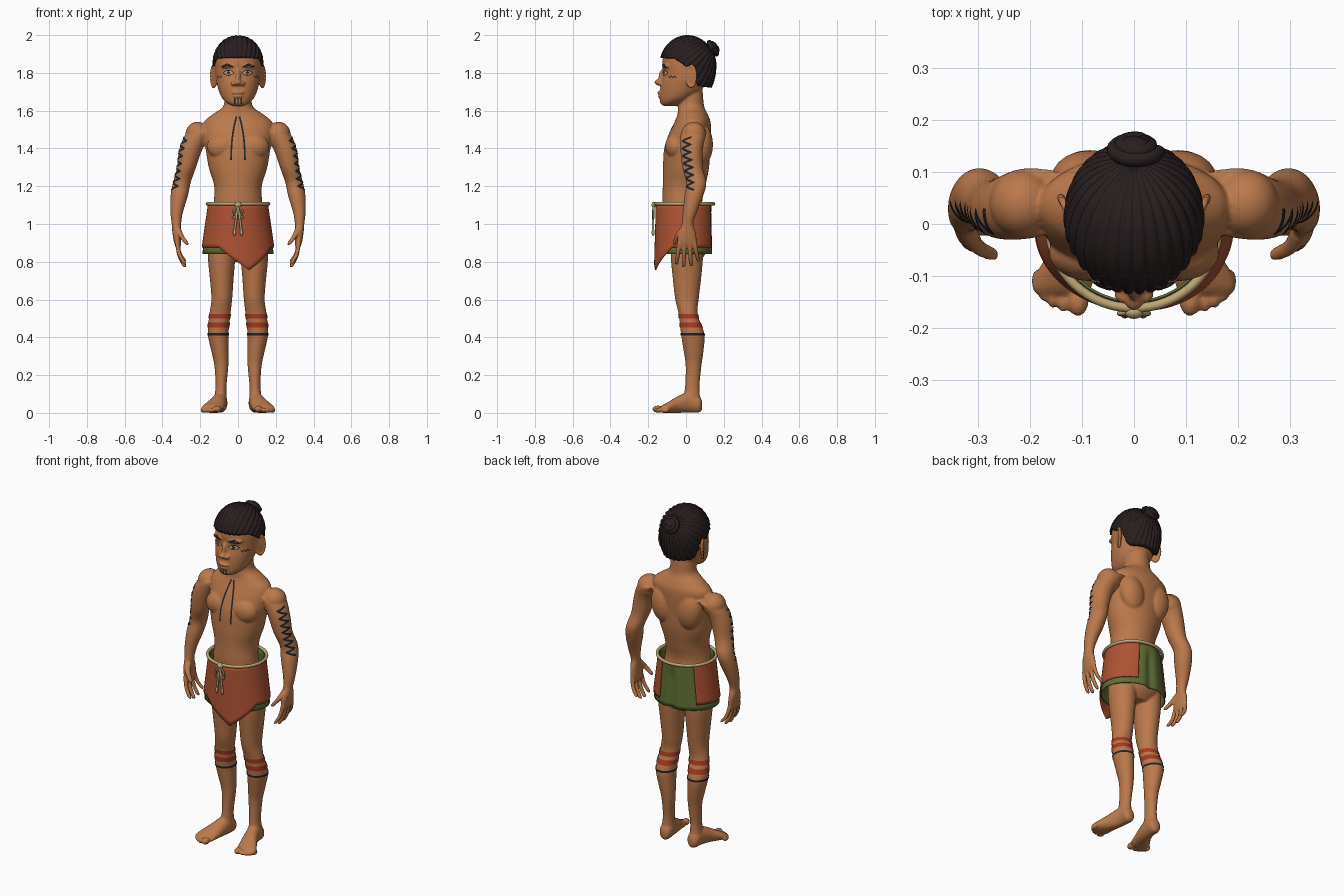
import bpy, bmesh
from math import sin, cos, pi, exp, radians
from mathutils import Vector, Matrix, Euler
from mathutils.bvhtree import BVHTree

if "Cube" in bpy.data.objects:
    bpy.data.objects.remove(bpy.data.objects["Cube"])


def material(name, *rgb):
    m = bpy.data.materials.new(name)
    m.use_nodes = True
    m.diffuse_color = (*rgb, 1)
    m.node_tree.nodes["Principled BSDF"].inputs["Base Color"].default_value = (*rgb, 1)
    return m


SKIN = material("skin", .50, .19, .07)
HAIR = material("dark hair", .022, .013, .013)
RED_CLOTH = material("red brown cloth", .42, .085, .033)
GREEN_CLOTH = material("green cloth", .115, .16, .035)
ROPE = material("tan rope", .52, .38, .18)
INK = material("blue black ink", .01, .018, .028)
RED_PAINT = material("red paint", .40, .04, .017)
EYE_WHITE = material("eye white", .55, .42, .30)
IRIS = material("brown iris", .06, .022, .01)


def link(name, data, mat):
    ob = bpy.data.objects.new(name, data)
    bpy.context.collection.objects.link(ob)
    data.materials.clear()
    data.materials.append(mat)
    return ob


def finish(name, bm, mat):
    bmesh.ops.recalc_face_normals(bm, faces=bm.faces)
    me = bpy.data.meshes.new(name)
    bm.to_mesh(me)
    bm.free()
    me.shade_smooth()
    return link(name, me, mat)


def baked(ob):
    bpy.context.view_layer.update()
    return bpy.data.meshes.new_from_object(ob.evaluated_get(bpy.context.evaluated_depsgraph_get()))


def spline(rows, steps=5):
    out = []
    for i in range(len(rows) - 1):
        near = rows[max(i - 1, 0)], rows[i], rows[i + 1], rows[min(i + 2, len(rows) - 1)]
        for k in range(steps):
            t = k / steps
            out.append([.5 * (2*q + (r-p)*t + (2*p - 5*q + 4*r - s)*t*t + (3*q - p - 3*r + s)*t**3)
                        for p, q, r, s in zip(*near)])
    return out + [list(rows[-1])]


def grid_faces(bm, rings, closed):
    for a, b in zip(rings, rings[1:]):
        n = len(a)
        for i in range(n if closed else n - 1):
            bm.faces.new((a[i], a[(i + 1) % n], b[(i + 1) % n], b[i]))


def loft(bm, rows, side=1, lengthwise=False, seg=28):
    """Rows are x, y, z and two radii; rings lie flat, or upright if lengthwise."""
    rings = []
    for x, y, z, ra, rb in spline(rows):
        ring = []
        for i in range(seg):
            u, v = ra * cos(2*pi*i/seg), rb * sin(2*pi*i/seg)
            ring.append(bm.verts.new((side*x + u, y, z + v) if lengthwise else (side*x + u, y + v, z)))
        rings.append(ring)
    grid_faces(bm, rings, True)
    bm.faces.new(rings[0])
    bm.faces.new(rings[-1])


def ball(bm, loc, radii, side=1, tilt=(0, 0, 0)):
    m = Matrix.LocRotScale(Vector((side*loc[0], *loc[1:])), Euler(tilt), Vector(radii))
    bmesh.ops.create_uvsphere(bm, u_segments=20, v_segments=12, radius=1, matrix=m)


# Torso, neck and head
bm = bmesh.new()
torso = [(.80, .01, .08, .06), (.86, .01, .14, .10), (.98, .0, .145, .11), (1.10, -.02, .13, .105),
         (1.20, -.01, .126, .113), (1.30, 0, .155, .122), (1.40, .007, .172, .121), (1.48, .022, .185, .11),
         (1.54, .035, .18, .095), (1.58, .035, .135, .08), (1.62, .027, .08, .07), (1.68, .025, .07, .065),
         (1.76, .025, .06, .06)]
loft(bm, [(0, y, z, a, b) for z, y, a, b in torso], seg=48)
head = [(1.625, -.085, .025, .03), (1.635, -.08, .05, .053), (1.66, -.055, .08, .082), (1.70, -.03, .10, .108),
        (1.75, -.015, .113, .117), (1.80, 0, .12, .122), (1.86, .005, .122, .13), (1.92, .01, .11, .12),
        (1.96, .01, .07, .08)]
loft(bm, [(0, y, z, a, b) for z, y, a, b in head], seg=48)

# Nose, lips and chin
ball(bm, (0, -.143, 1.75), (.019, .024, .017))
ball(bm, (0, -.125, 1.785), (.014, .02, .04), tilt=(-.25, 0, 0))
ball(bm, (0, -.133, 1.695), (.034, .019, .010))
ball(bm, (0, -.130, 1.677), (.030, .019, .011))
ball(bm, (0, -.110, 1.646), (.034, .026, .022))

arm = [(.16, .045, 1.50, .05, .06), (.205, .04, 1.48, .068, .068), (.248, .03, 1.40, .062, .06),
       (.273, .035, 1.30, .051, .054), (.297, .055, 1.22, .047, .053), (.311, .042, 1.15, .046, .05),
       (.325, .02, 1.06, .033, .037), (.326, .008, 1.0, .025, .031), (.325, .006, .95, .022, .047),
       (.320, .005, .90, .018, .052), (.316, .005, .875, .012, .045)]
leg = [(.085, .005, .92, .07, .085), (.087, .005, .82, .072, .085), (.086, .005, .70, .062, .074),
       (.086, .005, .60, .055, .062), (.096, .012, .52, .056, .05), (.105, .035, .42, .055, .062),
       (.096, .04, .33, .046, .053), (.088, .04, .25, .037, .042), (.09, .033, .14, .029, .038),
       (.093, .03, .07, .034, .045), (.093, .03, .03, .03, .04)]
foot = [(.092, .086, .04, .012, .02), (.092, .07, .045, .033, .043), (.095, .02, .056, .038, .055),
        (.11, -.04, .045, .045, .045), (.13, -.09, .03, .056, .03), (.138, -.12, .022, .058, .022),
        (.14, -.135, .018, .05, .014)]
for s in (1, -1):
    loft(bm, arm, s)
    loft(bm, leg, s)
    loft(bm, foot, s, lengthwise=True)
    ball(bm, (.215, .04, 1.475), (.064, .066, .066), s)
    ball(bm, (.08, -.055, 1.41), (.085, .056, .07), s)
    ball(bm, (.085, .085, 1.42), (.075, .058, .11), s, (0, s*.15, 0))
    ball(bm, (.022, -.136, 1.744), (.016, .017, .012), s)
    ball(bm, (.052, -.103, 1.836), (.042, .022, .012), s, (0, 0, s*.3))
    # Fingers and thumb
    for y, length in ((-.036, .10), (-.009, .115), (.019, .11), (.046, .085)):
        low = .885 - length
        loft(bm, [(.322, y, .90, .012, .012), (.310, y*1.2, .885 - length*.45, .012, .0115),
                  (.285, y*1.4, low + .01, .011, .011), (.278, y*1.4, low, .005, .005)], s, seg=12)
    loft(bm, [(.32, -.012, .98, .018, .02), (.302, -.043, .94, .015, .016),
              (.274, -.058, .90, .013, .013), (.268, -.06, .888, .006, .006)], s, seg=12)
    # Toes
    ball(bm, (.108, -.148, .02), (.021, .03, .019), s)
    for x, y in ((.137, -.148), (.157, -.14), (.174, -.127), (.187, -.11)):
        ball(bm, (x, y, .014), (.0105, .023, .014), s)
    # Ears with a raised rim
    turn = Matrix.Rotation(-s*.5, 3, 'Z')
    ball(bm, (.126, .028, 1.785), (.009, .028, .056), s, (0, 0, -s*.5))
    for i in range(18):
        a = 2*pi*i/18
        p = turn @ Vector((0, .026*cos(a), .055*sin(a)))
        ball(bm, (.129 + s*p.x, .028 + p.y, 1.782 + p.z), (.009,)*3, s)

# Fuse the parts into one smooth skin
body = finish("body", bm, SKIN)
fuse = body.modifiers.new("fuse", 'REMESH')
fuse.mode, fuse.voxel_size = 'VOXEL', .0052
relax = body.modifiers.new("relax", 'SMOOTH')
relax.factor, relax.iterations = .5, 5
skin = baked(body)
body.modifiers.clear()
body.data = skin
skin.materials.clear()
skin.materials.append(SKIN)
skin.shade_smooth()
tree = BVHTree.FromPolygons([v.co for v in skin.vertices], [p.vertices for p in skin.polygons])


def paint(name, stroke, width, mat, lift=.003):
    """Lay a thin ribbon on the skin; stroke holds (point, outward direction)."""
    samples = []
    for (p, d), (q, e) in zip(stroke, stroke[1:]):
        p, q, d, e = map(Vector, (p, q, d, e))
        n = max(1, int((q - p).length / .005))
        samples += [(p.lerp(q, k/n), d.lerp(e, k/n).normalized()) for k in range(n)]
    samples.append((q, e.normalized()))
    bm, last, end = bmesh.new(), None, len(samples) - 1
    for i, (p, d) in enumerate(samples):
        across = (samples[min(i + 1, end)][0] - samples[max(i - 1, 0)][0]).cross(d).normalized()
        w = width(i / end) if callable(width) else width
        hits = [tree.ray_cast(p + across*w*k + d*.09, -d, .14) for k in (-.5, .5)]
        pair = None
        if all(h[0] for h in hits):
            pair = [bm.verts.new(h[0] + d*lift) for h in hits]
            if last:
                bm.faces.new((*last, pair[1], pair[0]))
        last = pair
    return finish(name, bm, mat)


def almond(height):
    return lambda t: .001 + height * max(0, sin(pi*t))**.7


FRONT = (0, -1, 0)
for s, tag in ((1, "left"), (-1, "right")):
    def face(points, d=FRONT):
        return [((s*x, -.09, z), (s*d[0], d[1], 0)) for x, z in points]
    # Eyes, brows and cheek marks
    for part, half, tall, mat, lift in (("eye_liner", .029, .030, INK, .003), ("eye_white", .024, .021, EYE_WHITE, .0045),
                                        ("iris", .010, .019, IRIS, .006)):
        paint(f"{tag}_{part}", face([(.05 - half, 1.80), (.05 + half, 1.80)]), almond(tall), mat, lift)
    paint(f"{tag}_eyebrow", face([(.02, 1.829), (.055, 1.844), (.09, 1.833)]), almond(.012), HAIR)
    cheek = [(.06 + .01*i, 1.786 - .014*(i % 2)) for i in range(6)]
    paint(f"{tag}_cheek_mark", [((s*x, -.05, z), (s*.5, -.85, 0)) for x, z in cheek], .005, INK)
    # Chest lines and arm zigzags
    chest = spline([(.008, 1.57), (.022, 1.51), (.033, 1.43), (.037, 1.34)], 4)
    paint(f"{tag}_chest_line", [((s*x, -.06, z), FRONT) for x, z in chest], .009, INK)
    zigzag, turns = [], 14
    for i in range(turns + 1):
        t, w = i / turns, .026 * (-1)**i
        zigzag.append(((s*(.243 + .067*t + .7*w), .035 + .012*t + .7*w, 1.46 - .28*t), (s*.75, -.65, 0)))
    paint(f"{tag}_arm_zigzag", zigzag, .011, INK)
    # Leg bands
    for part, x, y, z, w, mat in (("upper_band", .096, .013, .511, .024, RED_PAINT),
                                  ("lower_band", .1, .023, .465, .028, RED_PAINT),
                                  ("ink_band", .105, .035, .417, .012, INK)):
        loop = []
        for i in range(37):
            d = Vector((cos(pi*i/18), sin(pi*i/18), 0))
            loop.append((Vector((s*x, y, z)) + d*.03, d))
        paint(f"{tag}_{part}", loop, w, mat)
for i in (-1, 0, 1):
    paint("chin_line", [((i*.017, -.09, 1.667), FRONT), ((i*.017, -.09, 1.634), FRONT)], .007, INK)

# Hair swept back in ridged locks from the hairline to the bun
edge = [(-.2, 1.882), (-.06, 1.876), (0, 1.835), (.045, 1.84), (.07, 1.73), (.2, 1.715)]


def hairline(y):
    for (a, za), (b, zb) in zip(edge, edge[1:]):
        if y <= b:
            return za + (zb - za) * (y - a) / (b - a)


def scalp(turn, sweep):
    pole, up = Vector((0, .76, .65)), Vector((0, -.65, .76))
    d = pole*cos(sweep) + (up*cos(turn) + Vector((1, 0, 0))*sin(turn))*sin(sweep)
    d *= .975 + .055 * abs(sin(15*turn))**.6 * min(1, sweep)
    return Vector((d.x*.132, .012 + d.y*.147, 1.85 + d.z*(.147 if d.z > 0 else .22)))


bm, columns = bmesh.new(), []
for i in range(180):
    turn, reach = 2*pi*i/180, .3
    while reach < 2.8 and scalp(turn, reach).z > hairline(scalp(turn, reach).y):
        reach += .01
    pts = [scalp(turn, reach*(k + .2)/24.2) for k in range(25)]
    tip = pts[-1]
    pts.append(Vector((tip.x*.75, .003 + tip.y*.75, tip.z + .006)))
    columns.append([bm.verts.new(p) for p in pts])
grid_faces(bm, columns + columns[:1], False)
finish("hair", bm, HAIR)


def cord(name, points, radius, mat, cyclic=False):
    cu = bpy.data.curves.new(name, 'CURVE')
    cu.dimensions, cu.bevel_depth, cu.bevel_resolution, cu.use_fill_caps = '3D', radius, 3, True
    sp = cu.splines.new('POLY')
    sp.points.add(len(points) - 1)
    for p, co in zip(sp.points, points):
        p.co = (*co, 1)
    sp.use_cyclic_u = cyclic
    guide = link(name + "_guide", cu, mat)
    me = baked(guide)
    bpy.data.objects.remove(guide)
    me.shade_smooth()
    return link(name, me, mat)


# Coiled bun
bm = bmesh.new()
ball(bm, (0, .135, 1.925), (.043, .036, .042))
finish("bun", bm, HAIR)
coil = []
for i in range(49):
    a, r = 2*pi*i/24, .044 - .028*i/48
    coil.append((r*cos(a)*1.05, .14 + .018*i/48 - .45*r*sin(a), 1.925 + .012*i/48 + .85*r*sin(a)))
cord("bun_coil", coil, .014, HAIR)


# Wrapped skirts
def cloth(name, start, stop, hem, inset, mat):
    bm, columns = bmesh.new(), []
    for i in range(97):
        a, col = radians(start + (stop - start)*i/96), []
        for j in range(13):
            z = 1.105 + (hem(a) - 1.105)*j/12
            f = (1.1 - z) / .25
            crease = 1 - .09*exp(-((pi - abs(a)) / .13)**2)*min(1, j/4) if inset else 1
            col.append(bm.verts.new(((.16 + .036*f - inset)*sin(a),
                                     -.008 - (.152 + .007*f - inset)*cos(a)*crease, z)))
        columns.append(col)
    grid_faces(bm, columns, False)
    if inset:
        bmesh.ops.remove_doubles(bm, verts=bm.verts, dist=.0005)
    ob = finish(name, bm, mat)
    thick = ob.modifiers.new("thickness", 'SOLIDIFY')
    thick.thickness, thick.offset = .005, -1
    bpy.ops.object.select_all(action='DESELECT')
    ob.select_set(True)
    bpy.context.view_layer.objects.active = ob
    bpy.ops.object.shade_smooth_by_angle()


cloth("underskirt", -180, 180, lambda a: .842, .008, GREEN_CLOTH)
cloth("apron", -133, 155, lambda a: .877 - .122*max(0, 1 - abs(a - .29)/.85), 0, RED_CLOTH)

# Rope belt with a knot and two hanging ends
cord("belt", [(.162*sin(pi*i/32), -.008 - .154*cos(pi*i/32), 1.107) for i in range(64)], .009, ROPE, True)
bm = bmesh.new()
ball(bm, (0, -.17, 1.102), (.018, .013, .016))
for s in (1, -1):
    ball(bm, (s*.018, -.174, .955), (.008, .008, .018))
finish("belt_knot", bm, ROPE)
for s in (1, -1):
    cord("rope_end", spline([(0, -.172, 1.10), (s*.008, -.174, 1.04), (s*.018, -.174, .96)]), .006, ROPE)
    cord("rope_loop", spline([(0, -.17, 1.10), (s*.026, -.172, 1.065), (s*.024, -.173, 1.03),
                              (s*.008, -.173, 1.06), (0, -.17, 1.10)]), .005, ROPE)
